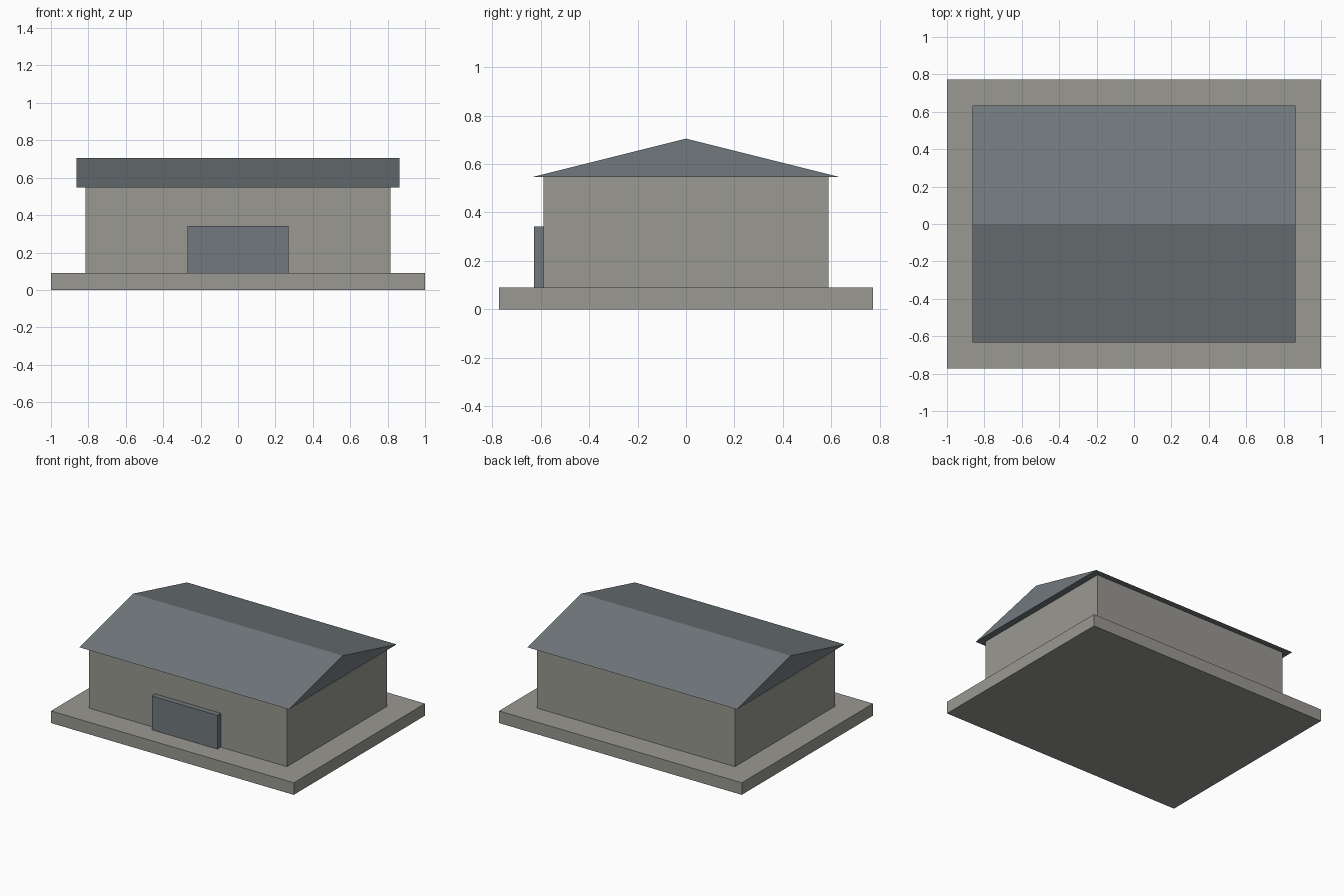
import bpy
import bmesh

cube = bpy.data.objects.get("Cube")
if cube:
    bpy.data.objects.remove(cube, do_unlink=True)


def make_material(name, color):
    mat = bpy.data.materials.new(name)
    mat.use_nodes = True
    mat.diffuse_color = color
    bsdf = next(n for n in mat.node_tree.nodes if n.type == 'BSDF_PRINCIPLED')
    bsdf.inputs["Base Color"].default_value = color
    return mat


def extrude_profile(name, profile, x_half, mat):
    """Sweep a closed (y, z) profile along x, centred on x = 0."""
    bm = bmesh.new()
    face = bm.faces.new([bm.verts.new((-x_half, y, z)) for y, z in profile])
    swept = bmesh.ops.extrude_face_region(bm, geom=[face])["geom"]
    verts = [v for v in swept if isinstance(v, bmesh.types.BMVert)]
    bmesh.ops.translate(bm, vec=(2 * x_half, 0, 0), verts=verts)
    bmesh.ops.recalc_face_normals(bm, faces=bm.faces)
    mesh = bpy.data.meshes.new(name)
    bm.to_mesh(mesh)
    bm.free()
    mesh.materials.append(mat)
    obj = bpy.data.objects.new(name, mesh)
    bpy.context.collection.objects.link(obj)
    return obj


def box(name, x_half, y0, y1, z0, z1, mat):
    return extrude_profile(name, [(y0, z0), (y1, z0), (y1, z1), (y0, z1)], x_half, mat)


concrete = make_material("warm grey concrete", (0.32, 0.314, 0.286, 1))
slate = make_material("blue grey metal", (0.165, 0.19, 0.202, 1))

BASE_TOP, EAVES, RIDGE = 0.09, 0.547, 0.705
WALL_Y, ROOF_Y = 0.588, 0.633

# Ground slab and building body
box("base_slab", 1.0, -0.772, 0.772, 0, BASE_TOP, concrete)
box("walls", 0.815, -WALL_Y, WALL_Y, BASE_TOP, EAVES, concrete)

# Wide door standing proud of the front wall
box("front_door", 0.27, -0.628, -WALL_Y, BASE_TOP, 0.342, slate)

# Solid gable roof overhanging the walls, ridge along x
extrude_profile("gable_roof", [(-ROOF_Y, EAVES), (ROOF_Y, EAVES), (0, RIDGE)], 0.863, slate)
